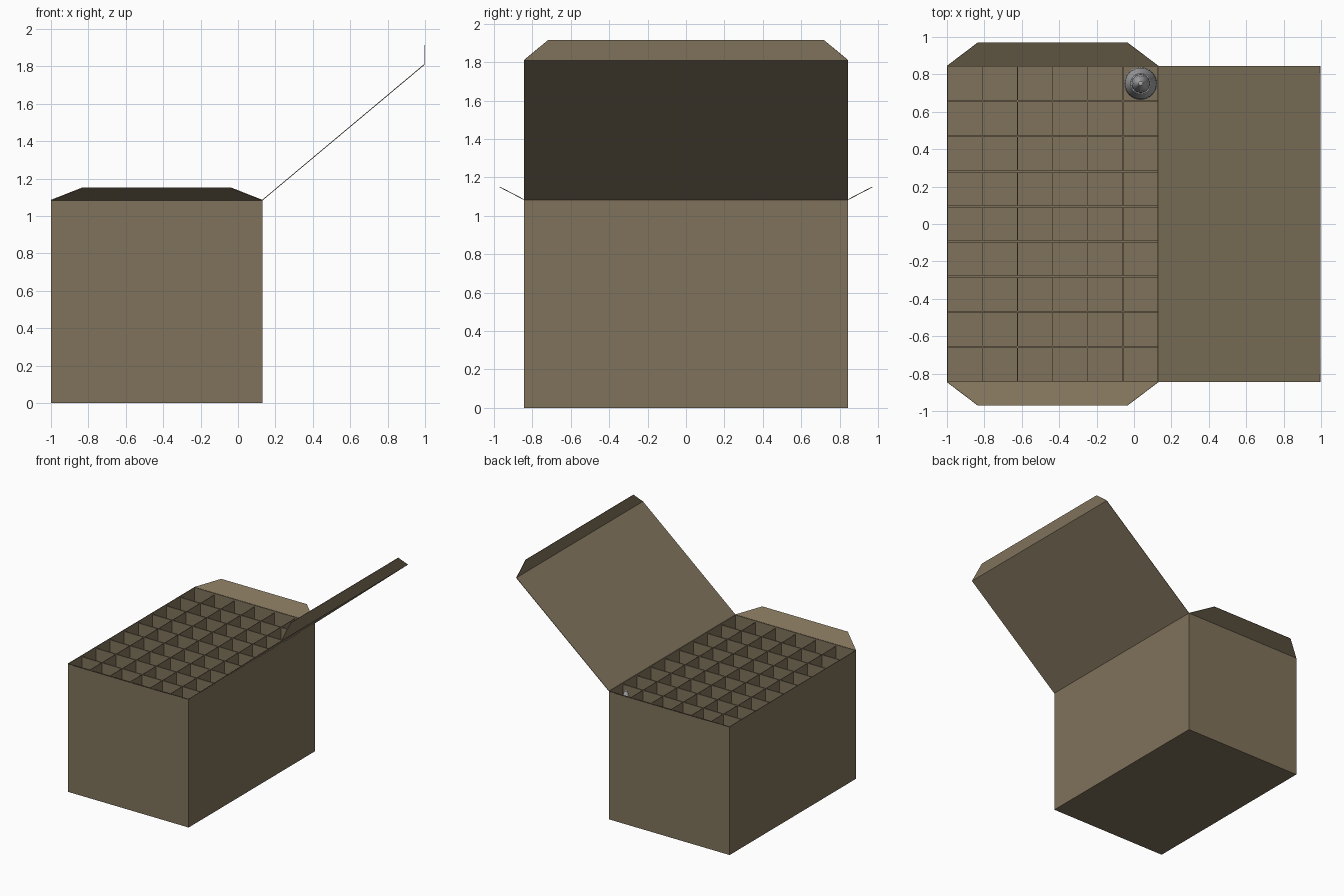
import bpy, bmesh, math

if "Cube" in bpy.data.objects:
    bpy.data.objects.remove(bpy.data.objects["Cube"])

def material(name, rgb):
    m = bpy.data.materials.new(name)
    m.diffuse_color = (*rgb, 1)
    m.use_nodes = True
    m.node_tree.nodes["Principled BSDF"].inputs["Base Color"].default_value = m.diffuse_color
    return m

CARD = material("brown cardboard", (0.216, 0.170, 0.105))
STEEL = material("grey metal", (0.42, 0.42, 0.42))

X0, X1, Y, H = -1.0, 0.13, 0.845, 1.085      # carton body
COLS, ROWS, TOP = 6, 9, 1.072                # divider grid

def make(name, bm, mat):
    bmesh.ops.recalc_face_normals(bm, faces=bm.faces)
    me = bpy.data.meshes.new(name)
    bm.to_mesh(me)
    bm.free()
    me.materials.append(mat)
    ob = bpy.data.objects.new(name, me)
    bpy.context.collection.objects.link(ob)
    return ob

def sheet(name, panels, thick=0.004, offset=0):
    """Folded card made of quads sharing edges."""
    bm = bmesh.new()
    for p in panels:
        bm.faces.new([bm.verts.new(v) for v in p])
    bmesh.ops.remove_doubles(bm, verts=bm.verts, dist=1e-5)
    ob = make(name, bm, CARD)
    s = ob.modifiers.new("card thickness", 'SOLIDIFY')
    s.thickness, s.offset = thick, offset
    s.use_even_offset = True
    return ob

# open carton: floor and four walls
c = [(X0, -Y), (X1, -Y), (X1, Y), (X0, Y)]
panels = [[(x, y, 0) for x, y in c]]
for i in range(4):
    a, b = c[i], c[(i + 1) % 4]
    panels.append([(*a, 0), (*b, 0), (*b, H), (*a, H)])
carton = sheet("carton", panels, 0.005, -1)

# open lid with tapered tuck lip
LX, LZ = 0.996, 1.81
sheet("lid", [
    [(X1, -Y, H), (X1, Y, H), (LX, Y, LZ), (LX, -Y, LZ)],
    [(LX, -Y, LZ), (LX, Y, LZ), (LX, 0.72, 1.915), (LX, -0.72, 1.915)]])

# tapered dust flaps on both ends
for side, label in ((-1, "front"), (1, "back")):
    sheet(label + "_flap", [[(X0, side * Y, H), (X1, side * Y, H),
                             (-0.035, side * 0.97, 1.15), (-0.835, side * 0.97, 1.15)]])

# egg-crate dividers
for i in range(1, COLS):
    x = X0 + (X1 - X0) * i / COLS
    sheet(f"long_divider_{i}", [[(x, -Y, 0.005), (x, Y, 0.005), (x, Y, TOP), (x, -Y, TOP)]])
for j in range(1, ROWS):
    y = -Y + 2 * Y * j / ROWS
    sheet(f"cross_divider_{j}", [[(X0, y, 0.005), (X1, y, 0.005), (X1, y, TOP), (X0, y, TOP)]], 0.01)

# single cartridge standing in the back right cell
profile = [(0, 0.006), (0.084, 0.006), (0.088, 0.012), (0.088, 0.035), (0.072, 0.045),
           (0.072, 0.06), (0.088, 0.08), (0.084, 0.66), (0.056, 0.73), (0.056, 0.84),
           (0.050, 0.84), (0.048, 0.90), (0.040, 0.97), (0.027, 1.03), (0.012, 1.075), (0, 1.085)]
bm = bmesh.new()
vs = [bm.verts.new((r, 0, z)) for r, z in profile]
es = [bm.edges.new(p) for p in zip(vs, vs[1:])]
bmesh.ops.spin(bm, geom=vs + es, cent=(0, 0, 0), axis=(0, 0, 1), angle=2 * math.pi, steps=32)
bmesh.ops.remove_doubles(bm, verts=bm.verts, dist=1e-5)
cart = make("cartridge", bm, STEEL)
cart.location = (X1 - (X1 - X0) / COLS / 2, Y - Y / ROWS, 0)
bpy.context.view_layer.objects.active = cart
cart.select_set(True)
bpy.ops.object.shade_smooth_by_angle(angle=math.radians(30))
